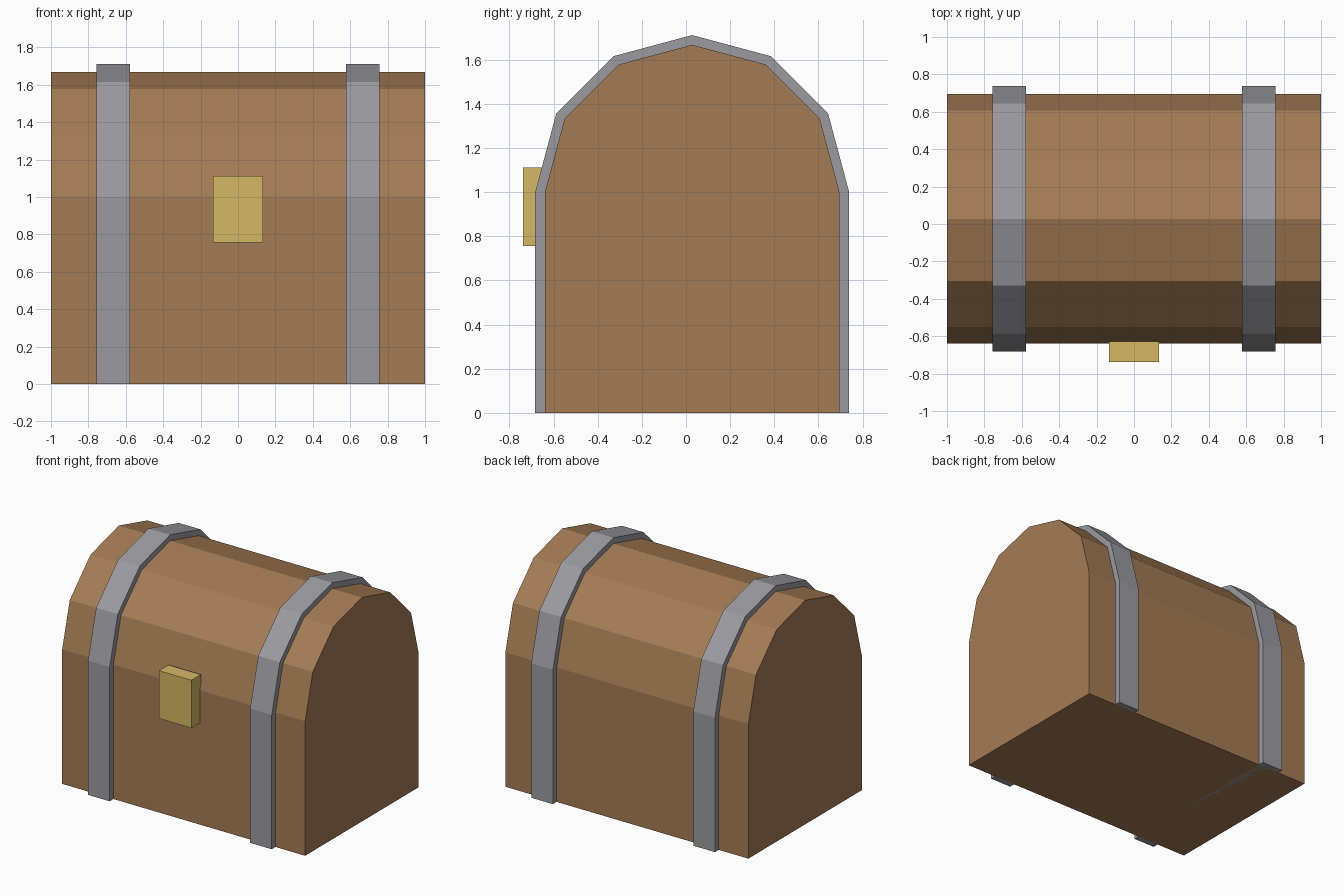
import bpy
import bmesh
from math import sin, cos, pi

if "Cube" in bpy.data.objects:
    bpy.data.objects.remove(bpy.data.objects["Cube"])

YC = 0.028         # middle of the body in y (the latch shifts it back)
SPRING = 1.0       # height where the arched lid starts


def material(name, color):
    mat = bpy.data.materials.new(name)
    mat.diffuse_color = (*color, 1)
    mat.use_nodes = True
    mat.node_tree.nodes["Principled BSDF"].inputs["Base Color"].default_value = mat.diffuse_color
    return mat


def finish(name, bm, mat):
    bmesh.ops.recalc_face_normals(bm, faces=bm.faces)
    mesh = bpy.data.meshes.new(name)
    bm.to_mesh(mesh)
    bm.free()
    mesh.materials.append(mat)
    obj = bpy.data.objects.new(name, mesh)
    bpy.context.collection.objects.link(obj)
    return obj


def arched_block(name, x, width, radius, mat):
    """Extrude an upright profile with a six-sided half-round top along x."""
    profile = [(-radius, 0), (radius, 0)]
    profile += [(radius * cos(i * pi / 6), SPRING + radius * sin(i * pi / 6))
                for i in range(7)]
    bm = bmesh.new()
    face = bm.faces.new([bm.verts.new((x - width / 2, YC + y, z)) for y, z in profile])
    side = bmesh.ops.extrude_face_region(bm, geom=[face], use_keep_orig=True)["geom"]
    bmesh.ops.translate(bm, vec=(width, 0, 0),
                        verts=[g for g in side if isinstance(g, bmesh.types.BMVert)])
    return finish(name, bm, mat)


wood = material("wood", (0.37, 0.2, 0.09))
iron = material("iron", (0.33, 0.325, 0.35))
brass = material("brass", (0.66, 0.48, 0.13))

# Wooden body with arched lid
arched_block("chest_body", 0, 2.0, 0.667, wood)

# Iron straps
for label, x in (("left", -0.667), ("right", 0.667)):
    arched_block(f"{label}_strap", x, 0.178, 0.711, iron)

# Brass latch on the front
bm = bmesh.new()
bmesh.ops.create_cube(bm, size=1)
bmesh.ops.scale(bm, vec=(0.267, 0.111, 0.356), verts=bm.verts)
bmesh.ops.translate(bm, vec=(0, YC - 0.711, 0.934), verts=bm.verts)
finish("latch", bm, brass)
